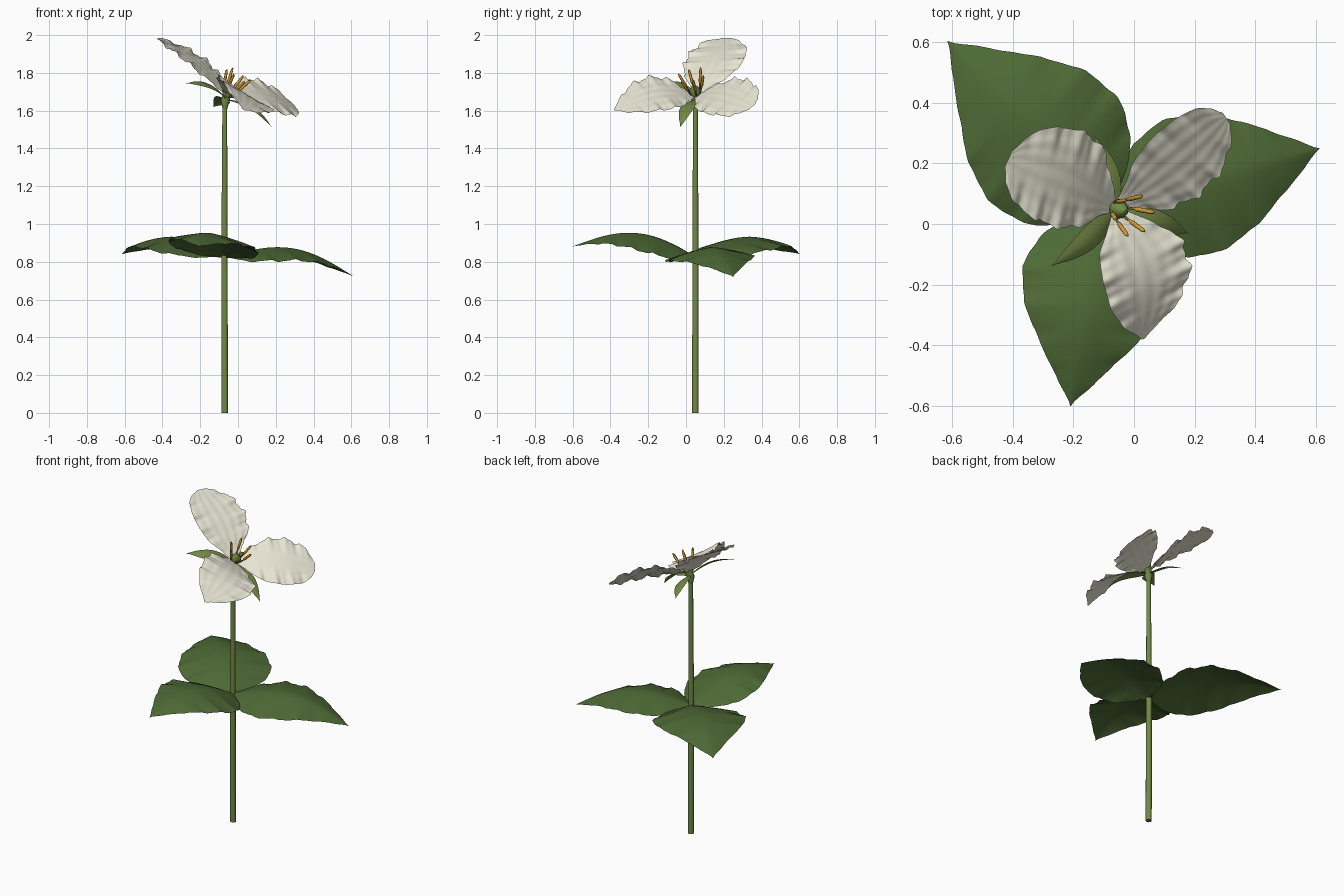
import bpy, bmesh, math
from mathutils import Vector

cube = bpy.data.objects.get("Cube")
if cube:
    bpy.data.objects.remove(cube)


def material(name, rgb):
    m = bpy.data.materials.new(name)
    m.use_nodes = True
    m.diffuse_color = (*rgb, 1)
    m.node_tree.nodes["Principled BSDF"].inputs["Base Color"].default_value = (*rgb, 1)
    return m


LEAF = material("leaf green", (0.075, 0.142, 0.036))
STEM = material("stem green", (0.17, 0.25, 0.06))
SEPAL = material("sepal green", (0.17, 0.25, 0.06))
PETAL = material("petal cream", (0.80, 0.78, 0.65))
ANTHER = material("anther orange", (0.65, 0.33, 0.035))

UP = Vector((0, 0, 1))
FACING = Vector((0.577, -0.242, 1)).normalized()   # direction the bloom looks
HEART = Vector((-0.06, 0.053, 1.68))               # centre of the bloom


def finish(name, bm, mat):
    mesh = bpy.data.meshes.new(name)
    bm.to_mesh(mesh)
    bm.free()
    mesh.materials.append(mat)
    for p in mesh.polygons:
        p.use_smooth = True
    ob = bpy.data.objects.new(name, mesh)
    bpy.context.collection.objects.link(ob)
    return ob


def profile(points, t):
    """Catmull-Rom curve through (position, value) pairs."""
    i = 0
    while i < len(points) - 2 and t > points[i + 1][0]:
        i += 1
    (x1, b), (x2, c) = points[i], points[i + 1]
    a = points[max(i - 1, 0)][1]
    d = points[min(i + 2, len(points) - 1)][1]
    u = (t - x1) / (x2 - x1)
    return max(0, b + 0.5 * u * (c - a + u * (2*a - 5*b + 4*c - d + u * (3*(b - c) + d - a))))


def blade(name, mat, base, tip, normal, widths, scale=1, arch=0, droop=0, bend=0, roll=0,
          ripple=0, pleat=0, waves=4, phase=0, rows=40, cols=16):
    """Leaf-like sheet from base to tip, arched along, drooping and rolled across."""
    base, tip = Vector(base), Vector(tip)
    across = normal.cross(tip - base).normalized()
    lift = (tip - base).cross(across).normalized()
    peak = max(w for _, w in widths)
    bm = bmesh.new()
    grid = []
    for r in range(rows + 1):
        t = r / rows
        w = profile(widths, t)
        full = w / peak
        row = []
        for c in range(cols + 1):
            s = 2 * c / cols - 1
            turn = 2 * math.pi * waves * t + phase + 1.7 * s
            wave = 0.7 * math.sin(turn) + 0.3 * math.sin(2.3 * turn)
            side = s * w * scale * (1 + 0.6 * ripple * wave / peak) + bend * math.sin(math.pi * t)
            high = arch * math.sin(math.pi * t) - droop * full * abs(s) ** 1.4
            high += full * (roll * s + ripple * s * s * wave)
            high += pleat * full * math.sin(s * 17 + phase)
            row.append(bm.verts.new(base.lerp(tip, t) + across * side + lift * high))
        grid.append(row)
    for a, b in zip(grid, grid[1:]):
        for c in range(cols):
            bm.faces.new((a[c], b[c], b[c + 1], a[c + 1]))
    bmesh.ops.remove_doubles(bm, verts=bm.verts, dist=0.0005)
    bmesh.ops.recalc_face_normals(bm, faces=bm.faces)
    if sum(f.normal.dot(normal) for f in bm.faces) < 0:
        bmesh.ops.reverse_faces(bm, faces=bm.faces)
    return finish(name, bm, mat)


def tube(name, mat, path, sides=10):
    """Round tube through (point, radius) pairs, with closed ends."""
    bm = bmesh.new()
    axis = (Vector(path[-1][0]) - Vector(path[0][0])).normalized()
    u = axis.orthogonal().normalized()
    v = axis.cross(u)
    rings = []
    for p, r in path:
        angles = [2 * math.pi * k / sides for k in range(sides)]
        rings.append([bm.verts.new(Vector(p) + (u * math.cos(a) + v * math.sin(a)) * r)
                      for a in angles])
    for a, b in zip(rings, rings[1:]):
        for k in range(sides):
            n = (k + 1) % sides
            bm.faces.new((a[k], a[n], b[n], b[k]))
    bm.faces.new(rings[0][::-1])
    bm.faces.new(rings[-1])
    ob = finish(name, bm, mat)
    ob.data.polygons[-1].use_smooth = ob.data.polygons[-2].use_smooth = False
    return ob


# Stem and the swelling under the bloom
tube("stem", STEM, [((-0.07, 0.05, 0), 0.018), ((-0.072, 0.05, 0.84), 0.017),
                    ((-0.07, 0.05, 1.64), 0.013)], 12)
tube("receptacle", STEM, [((-0.07, 0.05, 1.61), 0.013), ((-0.068, 0.05, 1.65), 0.024),
                          (HEART, 0.022)], 12)

# Whorl of three broad leaves
leaf_widths = [(0, 0.015), (0.08, 0.12), (0.17, 0.205), (0.31, 0.255), (0.47, 0.25),
               (0.62, 0.2), (0.78, 0.12), (0.9, 0.055), (1, 0)]
leaves = [("back", (-0.617, 0.605, 0.84), 1.04, 0, 0),
          ("side", (0.615, 0.25, 0.72), 0.9, 0, 0.012),
          ("front", (-0.21, -0.603, 0.88), 0.92, -0.01, -0.02)]
for i, (place, tip, scale, bend, roll) in enumerate(leaves):
    blade(place + "_leaf", LEAF, (-0.07, 0.05, 0.825), tip, UP, leaf_widths, scale,
          arch=0.1, droop=0.058, bend=bend, roll=roll, ripple=0.008, waves=5, phase=i * 2)

# Three ruffled petals
blunt_widths = [(0, 0.018), (0.12, 0.06), (0.28, 0.13), (0.48, 0.165), (0.7, 0.16),
                (0.86, 0.128), (0.95, 0.08), (1, 0.03)]
pointed_widths = [(0, 0.018), (0.12, 0.07), (0.28, 0.145), (0.48, 0.165), (0.68, 0.148),
                  (0.86, 0.09), (1, 0.008)]
petals = [("left", (-0.415, 0.215, 1.985), blunt_widths, 0.98, -0.02, 0.03, 0.005),
          ("back", (0.305, 0.35, 1.62), blunt_widths, 0.9, 0, 0.035, 0.022),
          ("front", (0.03, -0.38, 1.605), pointed_widths, 1.02, 0.028, 0.068, -0.014)]
for i, (place, tip, widths, scale, bend, arch, roll) in enumerate(petals):
    blade(place + "_petal", PETAL, HEART, tip, FACING, widths, scale, arch=arch, bend=bend,
          roll=roll, ripple=0.012, pleat=0.001, waves=4.5, phase=i * 1.3, rows=60, cols=36)

# Three slim sepals between the petals
sepal_widths = [(0, 0.014), (0.25, 0.036), (0.5, 0.04), (0.75, 0.026), (1, 0)]
sepals = [("left", (-0.275, -0.14, 1.745), 0.04), ("right", (0.18, -0.03, 1.51), 0.04),
          ("back", (-0.13, 0.29, 1.62), 0.025)]
for place, tip, arch in sepals:
    blade(place + "_sepal", SEPAL, HEART - UP * 0.02, tip, FACING, sepal_widths,
          arch=arch, droop=0.008, rows=16, cols=6)

# Ovary
tube("ovary", SEPAL, [(HEART + FACING * h, r) for h, r in
                      [(-0.01, 0.02), (0.01, 0.031), (0.03, 0.03), (0.05, 0.02), (0.065, 0.006)]])

# Ring of six stamens
u = FACING.orthogonal().normalized()
v = FACING.cross(u)
for k in range(6):
    a = math.pi * k / 3 + 0.45
    out = u * math.cos(a) + v * math.sin(a)
    foot = HEART + out * 0.022
    joint = HEART + out * 0.042 + FACING * 0.05
    end = HEART + out * 0.07 + FACING * (0.125 + 0.01 * (k % 2))
    tube(f"filament_{k + 1}", STEM, [(foot, 0.004), (joint, 0.004)], 6)
    tube(f"anther_{k + 1}", ANTHER, [(joint, 0.004), (joint.lerp(end, 0.15), 0.008),
                                     (joint.lerp(end, 0.85), 0.007), (end, 0.003)], 8)
